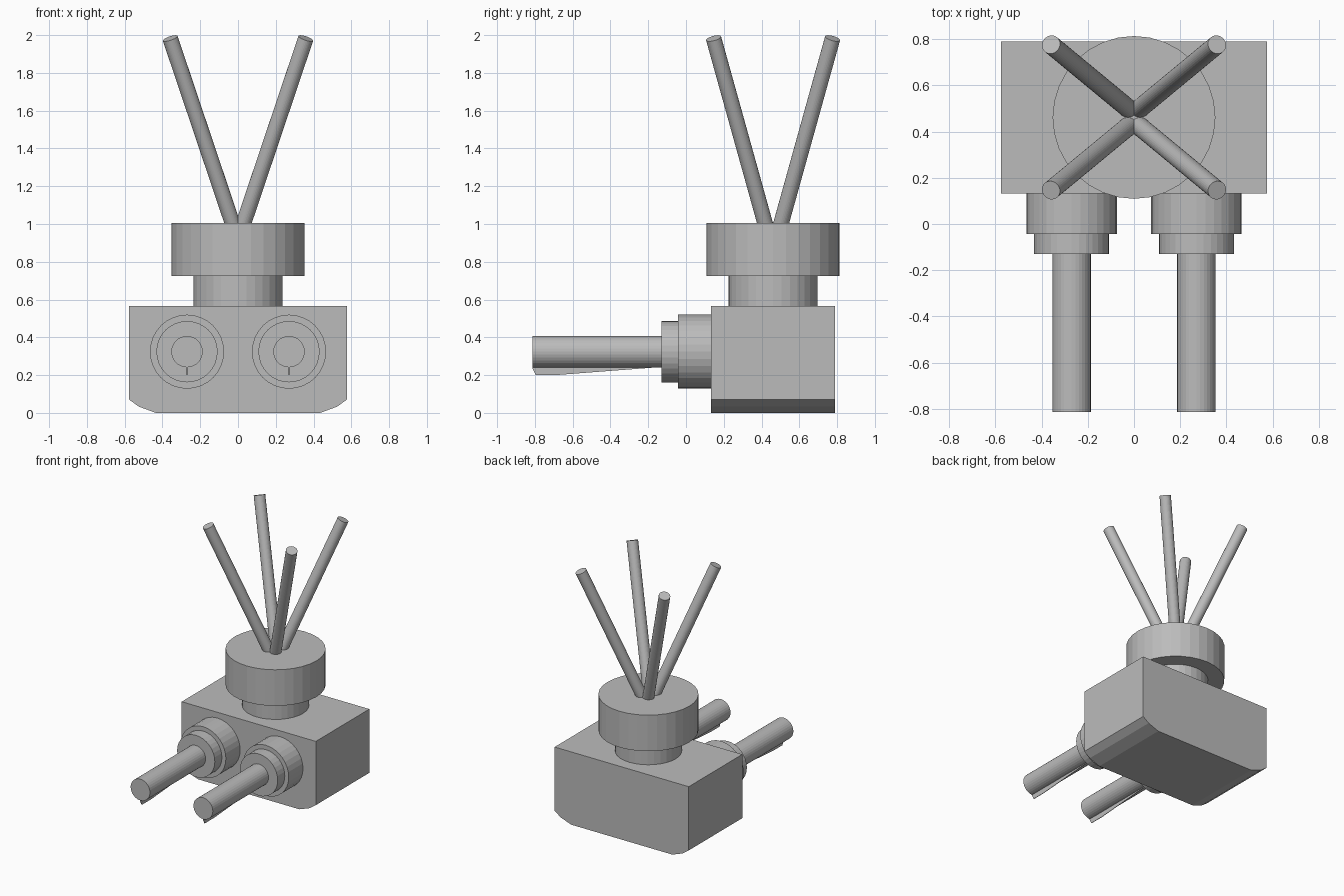
import bpy
import bmesh
from mathutils import Vector

cube = bpy.data.objects.get("Cube")
if cube:
    bpy.data.objects.remove(cube, do_unlink=True)

grey = bpy.data.materials.new("plain grey")
grey.use_nodes = True
colour = (0.5, 0.5, 0.5, 1)
grey.diffuse_color = colour
grey.node_tree.nodes["Principled BSDF"].inputs["Base Color"].default_value = colour


def finish(name, bm):
    bmesh.ops.recalc_face_normals(bm, faces=bm.faces)
    mesh = bpy.data.meshes.new(name)
    bm.to_mesh(mesh)
    bm.free()
    mesh.materials.append(grey)
    obj = bpy.data.objects.new(name, mesh)
    bpy.context.collection.objects.link(obj)
    return obj


def cylinder(name, start, end, radius, sides=32):
    """Faceted cylinder running between two points."""
    start, end = Vector(start), Vector(end)
    axis = end - start
    bm = bmesh.new()
    bmesh.ops.create_cone(bm, cap_ends=True, segments=sides,
                          radius1=radius, radius2=radius, depth=axis.length)
    obj = finish(name, bm)
    obj.location = (start + end) / 2
    obj.rotation_euler = axis.to_track_quat('Z', 'Y').to_euler()
    return obj


def prism(name, outline, offset):
    """Closed outline extruded along an offset."""
    bm = bmesh.new()
    face = bm.faces.new([bm.verts.new(p) for p in outline])
    result = bmesh.ops.extrude_face_region(bm, geom=[face], use_keep_orig=True)
    moved = [v for v in result["geom"] if isinstance(v, bmesh.types.BMVert)]
    bmesh.ops.translate(bm, verts=moved, vec=offset)
    return finish(name, bm)


CENTRE_Y = 0.461

# Block body with clipped lower corners
half = [(0.435, 0), (0.525, 0.033), (0.576, 0.07), (0.576, 0.565)]
profile = half + [(-x, z) for x, z in reversed(half)]
prism("body", [(x, 0.132, z) for x, z in profile], (0, 0.657, 0))

# Neck and head drum
cylinder("neck", (0, CENTRE_Y, 0.55), (0, CENTRE_Y, 0.735), 0.235)
cylinder("head_drum", (0, CENTRE_Y, 0.725), (0, CENTRE_Y, 1.005), 0.352)

# Front arms: stepped collars, rod and thin lower fin
BARREL_Z = 0.324
for side, sx in (("left", 1), ("right", -1)):
    x = 0.27 * sx
    for part, back, front, radius in (("large_collar", 0.14, -0.043, 0.196),
                                      ("small_collar", -0.03, -0.13, 0.162),
                                      ("rod", -0.12, -0.813, 0.083)):
        cylinder(f"{side}_{part}", (x, back, BARREL_Z), (x, front, BARREL_Z), radius)
    fin = [(-0.13, 0.26), (-0.13, 0.243), (-0.68, 0.201),
           (-0.795, 0.201), (-0.813, 0.235), (-0.813, 0.26)]
    prism(f"{side}_fin", [(x - 0.002, y, z) for y, z in fin], (0.004, 0, 0))

# Four splayed stalks rising from the drum
for side, sx in (("left", 1), ("right", -1)):
    for end, sy in (("front", -1), ("back", 1)):
        tip = Vector((0.359 * sx, CENTRE_Y + 0.315 * sy, 1.983))
        base = Vector((0.013 * sx, CENTRE_Y + 0.029 * sy, 0.955))
        cylinder(f"{end}_{side}_stalk", base, tip, 0.041)
